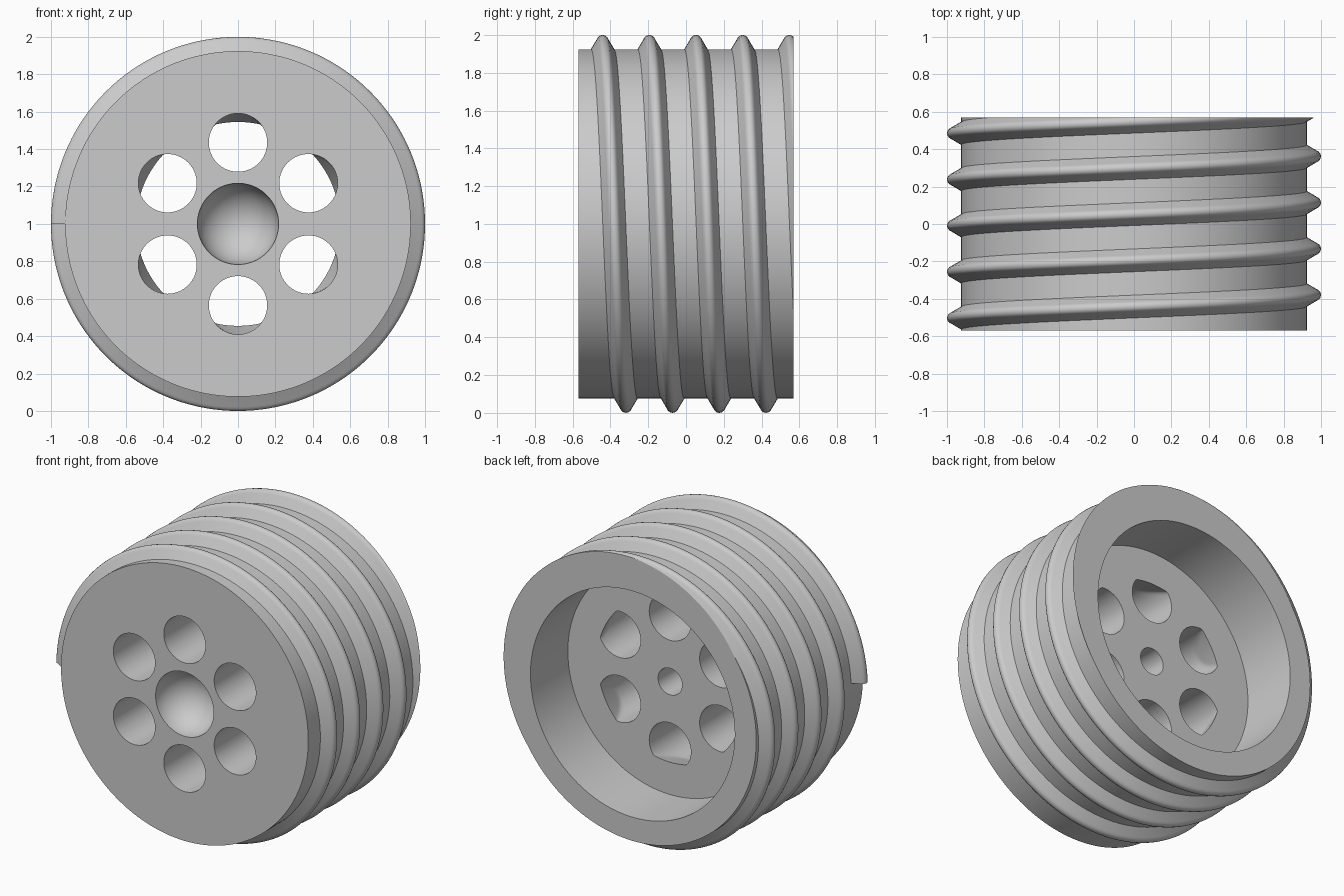
import bpy, bmesh
from math import sin, cos, pi, hypot

if "Cube" in bpy.data.objects:
    bpy.data.objects.remove(bpy.data.objects["Cube"], do_unlink=True)

HALF = 0.57        # half length along y
R_BODY = 0.924     # core radius
FLOOR = 0.17       # y of the recess floor
SEG = 144

grey = bpy.data.materials.new("plain_grey")
grey.use_nodes = True
grey.diffuse_color = (0.6, 0.6, 0.6, 1)
grey.node_tree.nodes["Principled BSDF"].inputs["Base Color"].default_value = (0.6, 0.6, 0.6, 1)


def add_object(name, bm):
    bmesh.ops.recalc_face_normals(bm, faces=bm.faces)
    mesh = bpy.data.meshes.new(name)
    bm.to_mesh(mesh)
    bm.free()
    mesh.materials.append(grey)
    obj = bpy.data.objects.new(name, mesh)
    bpy.context.collection.objects.link(obj)
    return obj


def smooth(obj):
    bpy.ops.object.select_all(action='DESELECT')
    obj.select_set(True)
    bpy.context.view_layer.objects.active = obj
    bpy.ops.object.shade_smooth_by_angle(angle=0.5)


def loft(bm, rings, closed=False):
    """Skin rings of points, capping both ends unless closed."""
    rows = [[bm.verts.new(p) for p in ring] for ring in rings]
    pairs = list(zip(rows, rows[1:]))
    if closed:
        pairs.append((rows[-1], rows[0]))
    for a, b in pairs:
        n = len(a)
        for i in range(n):
            j = (i + 1) % n
            bm.faces.new((a[i], a[j], b[j], b[i]))
    if not closed:
        bm.faces.new(rows[0])
        bm.faces.new(rows[-1])


# Core: round socket in front, wide recess and small bore behind
R_SOCKET = 0.217
profile = [(R_SOCKET * sin(t * pi / 32), R_SOCKET * cos(t * pi / 32) - HALF) for t in range(17)]
profile += [(R_BODY, -HALF), (R_BODY, HALF), (0.764, HALF), (0.764, FLOOR),
            (0.09, FLOOR), (0.09, -0.13), (0, -0.13)]
bm = bmesh.new()
verts = [bm.verts.new((r, y, 1)) for r, y in profile]
edges = [bm.edges.new(pair) for pair in zip(verts, verts[1:])]
bmesh.ops.spin(bm, geom=verts + edges, cent=(0, 0, 1), axis=(0, 1, 0),
               angle=2 * pi, steps=SEG, use_merge=True)
bmesh.ops.remove_doubles(bm, verts=bm.verts, dist=0.0001)
core = add_object("core", bm)


# Six through holes, trimmed on the outer side by a cone
def hole_ring(angle, y):
    limit = 0.545 + 0.26 * max(0, FLOOR - y)
    ring = []
    for i in range(64):
        t = 2 * pi * i / 64
        x = 0.435 * cos(angle) + 0.156 * cos(t)
        z = 0.435 * sin(angle) + 0.156 * sin(t)
        k = min(1, limit / hypot(x, z))
        ring.append((x * k, y, 1 + z * k))
    return ring


bm = bmesh.new()
levels = [-0.7] + [-0.02 + 0.019 * i for i in range(11)] + [0.3]
for n in range(6):
    loft(bm, [hole_ring(pi / 6 + n * pi / 3, y) for y in levels])
cutter = add_object("hole_cutter", bm)

mod = core.modifiers.new("holes", 'BOOLEAN')
mod.object = cutter
mod.operation = 'DIFFERENCE'
mod.solver = 'EXACT'
bpy.context.view_layer.objects.active = core
core.select_set(True)
bpy.ops.object.modifier_apply(modifier=mod.name)
bpy.data.objects.remove(cutter, do_unlink=True)
smooth(core)

# Helical thread with a rounded crest, trimmed flush at the back
half_section = [(0.061, 0.915), (0.061, 0.924), (0.029, 0.978), (0.023, 0.989), (0.013, 0.997)]
section = [(-w, r) for w, r in half_section] + [(0, 1.0)] + [(w, r) for w, r in reversed(half_section)]
PITCH, START, TURNS = 0.247, -0.503, 4.7
steps = int(TURNS * SEG)
rings = []
for i in range(steps + 1):
    turn = i / SEG
    a = pi - 2 * pi * turn
    y = START + PITCH * turn
    rings.append([(r * cos(a), y + w, 1 + r * sin(a)) for w, r in section])
bm = bmesh.new()
loft(bm, rings)
cut = bmesh.ops.bisect_plane(bm, geom=bm.verts[:] + bm.edges[:] + bm.faces[:], dist=0.00001,
                             plane_co=(0, HALF, 0), plane_no=(0, 1, 0), clear_outer=True)
rim = [e for e in cut["geom_cut"] if isinstance(e, bmesh.types.BMEdge)]
bmesh.ops.triangle_fill(bm, edges=rim, use_beauty=True)
thread = add_object("thread", bm)
smooth(thread)
